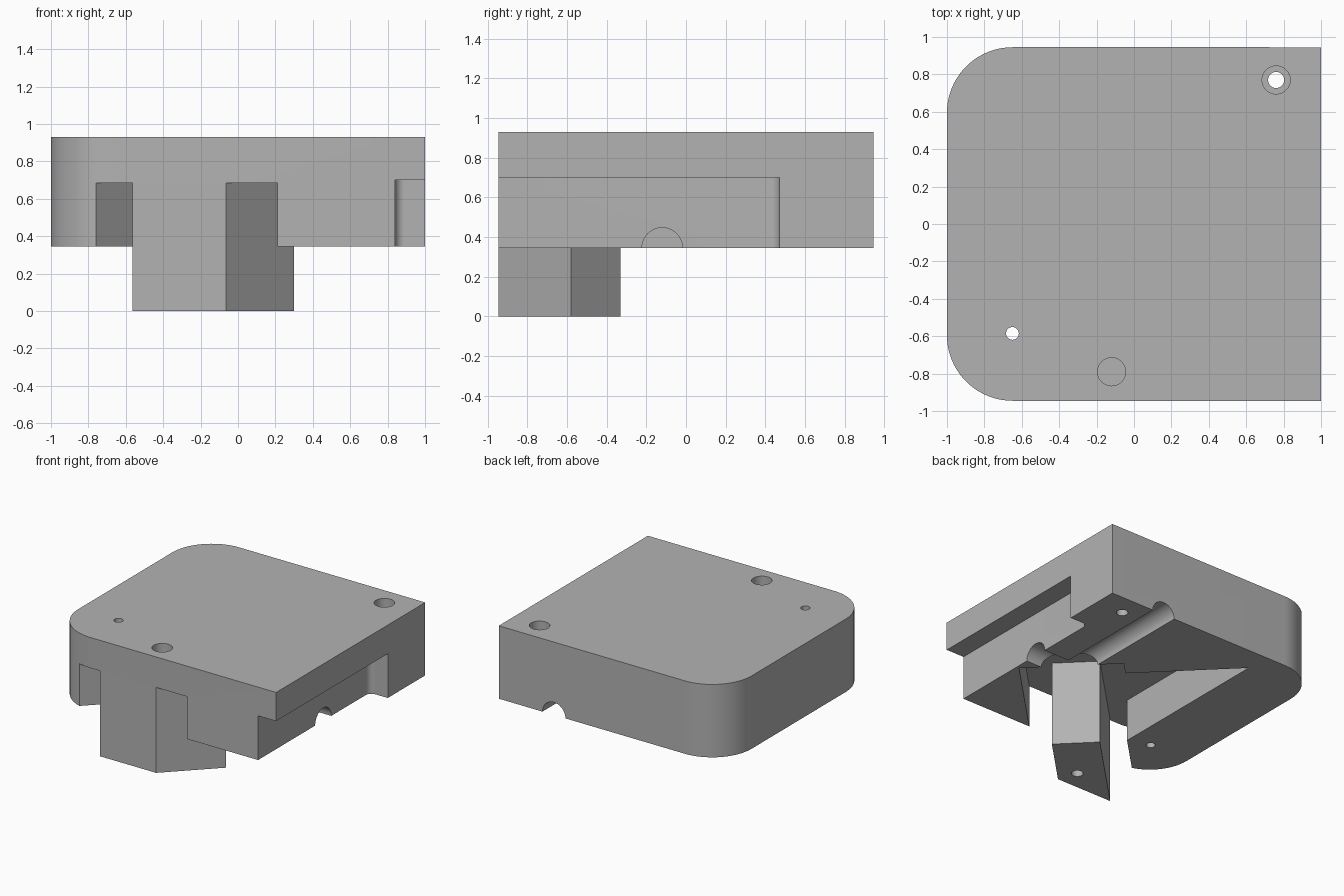
import bpy, bmesh, math
from mathutils import Vector, Matrix

if "Cube" in bpy.data.objects:
    bpy.data.objects.remove(bpy.data.objects["Cube"])

FRONT, BACK = -0.945, 0.945
BASE, TOP, ROOF = 0.345, 0.93, 0.685

grey = bpy.data.materials.new("plain grey")
grey.use_nodes = True
colour = (0.45, 0.45, 0.45, 1)
grey.diffuse_color = colour
grey.node_tree.nodes["Principled BSDF"].inputs["Base Color"].default_value = colour


def rounded(corners, steps=20):
    """Outline from (x, y, radius) corners, filleting those with a radius."""
    out = []
    for i, (x, y, r) in enumerate(corners):
        p = Vector((x, y))
        if not r:
            out.append(p)
            continue
        a = (Vector(corners[i - 1][:2]) - p).normalized()
        b = (Vector(corners[(i + 1) % len(corners)][:2]) - p).normalized()
        centre = p + (a + b) * r  # right-angled corners only
        for k in range(steps + 1):
            t = math.pi / 2 * k / steps
            out.append(centre - b * r * math.cos(t) - a * r * math.sin(t))
    return out


def make_object(name, bm):
    bmesh.ops.recalc_face_normals(bm, faces=bm.faces)
    mesh = bpy.data.meshes.new(name)
    bm.to_mesh(mesh)
    bm.free()
    mesh.materials.append(grey)
    obj = bpy.data.objects.new(name, mesh)
    bpy.context.collection.objects.link(obj)
    return obj


def prism(name, outline, low, high):
    bm = bmesh.new()
    face = bm.faces.new([bm.verts.new((x, y, low)) for x, y in outline])
    top = bmesh.ops.extrude_face_region(bm, geom=[face])["geom"]
    verts = [v for v in top if isinstance(v, bmesh.types.BMVert)]
    bmesh.ops.translate(bm, verts=verts, vec=(0, 0, high - low))
    return make_object(name, bm)


def rod(name, start, end, radius):
    start, end = Vector(start), Vector(end)
    axis = end - start
    turn = axis.to_track_quat("Z", "Y").to_matrix().to_4x4()
    bm = bmesh.new()
    bmesh.ops.create_cone(bm, cap_ends=True, segments=48, radius1=radius,
                          radius2=radius, depth=axis.length,
                          matrix=Matrix.Translation((start + end) / 2) @ turn)
    return make_object(name, bm)


def combine(target, tool, operation="DIFFERENCE"):
    tool.hide_render = True
    mod = target.modifiers.new(operation, "BOOLEAN")
    mod.operation, mod.solver, mod.object = operation, "EXACT", tool
    bpy.context.view_layer.objects.active = target
    bpy.ops.object.modifier_apply(modifier=mod.name)
    bpy.data.objects.remove(tool)


# Main block, rounded along its left side
body = prism("housing_block", rounded([(-1, FRONT, 0.35), (1, FRONT, 0),
                                       (1, BACK, 0), (-1, BACK, 0.35)]), BASE, TOP)

# Rebate along the lower right side
combine(body, prism("rebate_cutter", rounded([(0.84, -1.1, 0), (1.1, -1.1, 0),
                                              (1.1, 0.47, 0), (0.84, 0.47, 0.05)]), 0.2, 0.7))

# Angled pocket in the underside, open at the front
pocket = [(-0.93, -1.1), (0.055, -1.1), (0.817, -0.338), (0.272, 0.207),
          (0.17, 0.105), (-0.472, 0.747), (-0.472, -0.642)]
combine(body, prism("pocket_cutter", pocket, 0.2, ROOF))

# Half-round grooves leading from the pocket to the right and the back
combine(body, rod("side_groove_cutter", (0.5, -0.12, BASE), (1.1, -0.12, BASE), 0.102))
combine(body, rod("back_groove_cutter", (0.51, -0.1, BASE), (0.51, 1.1, BASE), 0.102))

# Diagonal arm hanging down inside the pocket
arm = [(-0.565, FRONT), (-0.065, FRONT), (0.3, -0.58), (0.05, -0.33)]
combine(body, prism("arm", arm, 0, 0.8), "UNION")

# Counterbored screw holes and a small pin hole
for x, y in ((0.76, 0.77), (-0.12, -0.79)):
    combine(body, rod("screw_cutter", (x, y, -0.1), (x, y, 1.1), 0.043))
    combine(body, rod("counterbore_cutter", (x, y, TOP - 0.2), (x, y, 1.1), 0.075))
combine(body, rod("pin_cutter", (-0.65, -0.585, 0.1), (-0.65, -0.585, 1.1), 0.034))

# Smooth curved walls, crisp edges
bpy.ops.object.select_all(action="DESELECT")
body.select_set(True)
bpy.context.view_layer.objects.active = body
bpy.ops.object.shade_smooth_by_angle(angle=math.radians(25))
